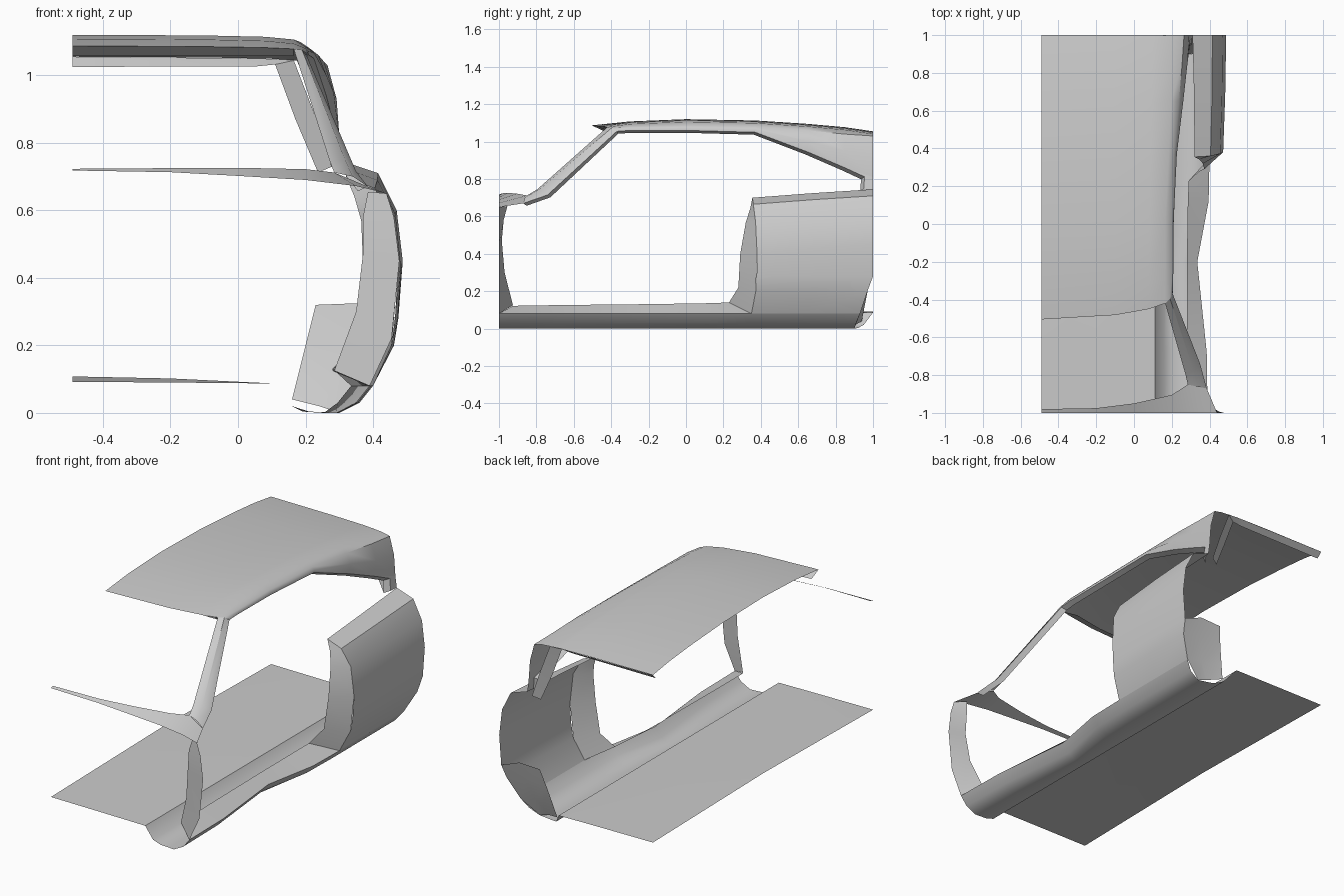
import bpy, bmesh
from math import radians


def loft(name, *rails):
    """Quad sheet spanning neighbouring rails of equal point count."""
    bm = bmesh.new()
    rows = [[bm.verts.new(p) for p in r] for r in rails]
    for a, b in zip(rows, rows[1:]):
        for i in range(len(a) - 1):
            bm.faces.new((a[i], a[i + 1], b[i + 1], b[i]))
    bmesh.ops.remove_doubles(bm, verts=bm.verts, dist=1e-4)
    bmesh.ops.recalc_face_normals(bm, faces=bm.faces)
    me = bpy.data.meshes.new(name)
    bm.to_mesh(me)
    bm.free()
    ob = bpy.data.objects.new(name, me)
    bpy.context.collection.objects.link(ob)
    bpy.ops.object.select_all(action='DESELECT')
    ob.select_set(True)
    bpy.context.view_layer.objects.active = ob
    bpy.ops.object.shade_smooth_by_angle(angle=radians(40))
    return ob


# Roof: long rails from the cut centre edge out to the window edge
ys = [-.3, 0, .37, .65, .85, 1]
centre_z = [1.108, 1.12, 1.113, 1.095, 1.077, 1.055]


def roof_rail(x, front_y, front_z, drop, flare=0):
    return [(x, front_y, front_z)] + [
        (x + flare * max(0, y), y, z - drop) for y, z in zip(ys, centre_z)]


shoulder = [(.19, -.395, 1.075), (.2, -.3, 1.08), (.2, 0, 1.085), (.212, .37, 1.08),
            (.238, .65, 1.06), (.255, .85, 1.04), (.265, 1, 1.03)]
window_edge = [(.205, -.37, 1.055), (.207, -.3, 1.06), (.21, 0, 1.06), (.225, .37, 1.05),
               (.26, .65, .945), (.283, .85, .86), (.297, .955, .812)]
side_mid = [tuple((p + q) / 2 + d for p, q, d in zip(a, b, (.004 + .012 * max(0, a[1]), 0, 0)))
            for a, b in zip(shoulder, window_edge)]
side_mid[-1] = (.292, 1, .93)
roof_front = [(-.49, -.505, 1.087), (-.1, -.482, 1.085), (.08, -.45, 1.082), (.165, -.42, 1.078)]
rails = [roof_rail(*p, d, f) for p, d, f in
         zip(roof_front, (0, .002, .006, .014), (0, 0, .02, .05))]
loft("roof", *rails, shoulder, side_mid, window_edge[:-1] + [(.301, 1, .81)])

# Foot of the rear pillar, down to the belt line
loft("rear_pillar_foot",
     [(.283, .85, .86), (.297, .955, .812), (.305, .95, .745)],
     [(.301, 1, .81), (.301, 1, .81), (.31, 1, .745)])

# Folded lips of the windscreen and rear window openings
loft("windscreen_lip", roof_front, [(x, y + .065 - .05 * (x > .1), 1.057) for x, y, z in roof_front])
loft("rear_window_lip",
     [(-.49, 1, 1.055), (.06, 1, 1.05), (.17, 1, 1.045)],
     [(-.49, .97, 1.025), (.05, .97, 1.026), (.11, .97, 1.032)])
loft("rear_window_flange",
     [(.165, 1, 1.045), (.225, 1, .89), (.28, 1, .73)],
     [(.11, .97, 1.032), (.17, .97, .87), (.237, .98, .712)])

# Cowl strip below the windscreen, ending in the fender corner
loft("cowl",
     [(-.49, -1, .718), (-.2, -1, .713), (0, -1, .702), (.2, -1, .69), (.35, -1, .672), (.44, -1, .65)],
     [(-.49, -.98, .723), (-.2, -.975, .725), (0, -.95, .726), (.2, -.905, .722),
      (.285, -.85, .712), (.385, -.87, .67)])

# Slanted windscreen pillar
pillar_outer = [(.385, -.87, .67), (.35, -.74, .715), window_edge[0]]
loft("windscreen_pillar",
     [(.285, -.85, .712), (.272, -.795, .745), roof_front[-1]],
     [(.34, -.862, .7), (.318, -.78, .748), shoulder[0]],
     pillar_outer)

# Inner return around the window opening
frame = pillar_outer + window_edge[1:] + [(.305, .95, .745)]
loft("window_frame_return", frame,
     [(x - .03, y - .02 * y, z - .013) for x, y, z in frame])

# Front hinge pillar
loft("hinge_pillar",
     [(.39, -1, .08), (.455, -1, .22), (.478, -1, .45), (.462, -1, .58), (.44, -1, .65)],
     [(.285, -.925, .125), (.35, -.97, .3), (.37, -.985, .47), (.37, -.975, .58), (.385, -.955, .655)])

# Rocker sill, pinched inwards around the middle of the door
sill_y = [-1, -.68, -.2, .12, .35]
pinch = [-.01, -.015, -.065, -.005, 0]
section = [(.11, .087, 0, 1), (.16, .02, 0, .95), (.21, .004, .3, .92),
           (.30, 0, .7, .9), (.36, .03, 1, .91), (.40, .08, 1, .93)]
sill = [[(x + p * k, y, z) for y, p in zip(sill_y, pinch)] + [(x, rear, z)]
        for x, z, k, rear in section]
loft("sill", *sill)
loft("sill_step", sill[-1][:-1],
     [(.285, -.925, .122), (.28, -.68, .126), (.28, -.2, .131), (.285, .12, .136), (.29, .23, .14)])

# Floor pan
loft("floor",
     [(-.49, -1, .092), (-.49, 0, .108), (-.49, 1, .092)],
     [(-.2, -1, .09), (-.2, 0, .102), (-.2, 1, .09)],
     [(.11, -1, .087), (.11, 0, .087), (.11, 1, .087)])

# Rear quarter panel: door edge, middle and tail sections from the sill up
door_edge = [(.40, .35, .08), (.455, .373, .2), (.472, .38, .4), (.457, .372, .57),
             (.405, .36, .665), (.32, .355, .70)]
tail = [(.40, .93, .08), (.462, .97, .2), (.475, 1, .28), (.488, 1, .45), (.47, 1, .6),
        (.415, 1, .71), (.31, 1, .745)]
door_full = door_edge[:2] + [(.465, .378, .28)] + door_edge[2:]
middle = [tuple((p + q) / 2 + d for p, q, d in zip(a, b, (.003, 0, .002)))
          for a, b in zip(door_full, tail)]
middle[0] = (.40, .64, .08)
loft("quarter_panel", door_full, middle, tail)

# Latch-side door jamb
loft("rear_door_jamb", door_edge,
     [(.29, .23, .14), (.35, .28, .22), (.372, .29, .4), (.365, .32, .57), (.345, .343, .64), (.32, .355, .70)])

# Start of the rear wheel housing behind the cut corner
loft("wheel_housing",
     [(.30, .9, 0), (.40, .93, .08), (.462, .97, .2), (.475, 1, .28)],
     [(.24, .905, .02), (.30, .935, .1), (.34, .972, .22), (.36, 1, .325)],
     [(.16, .94, .04), (.18, .955, .12), (.205, .975, .22), (.23, 1, .32)])
